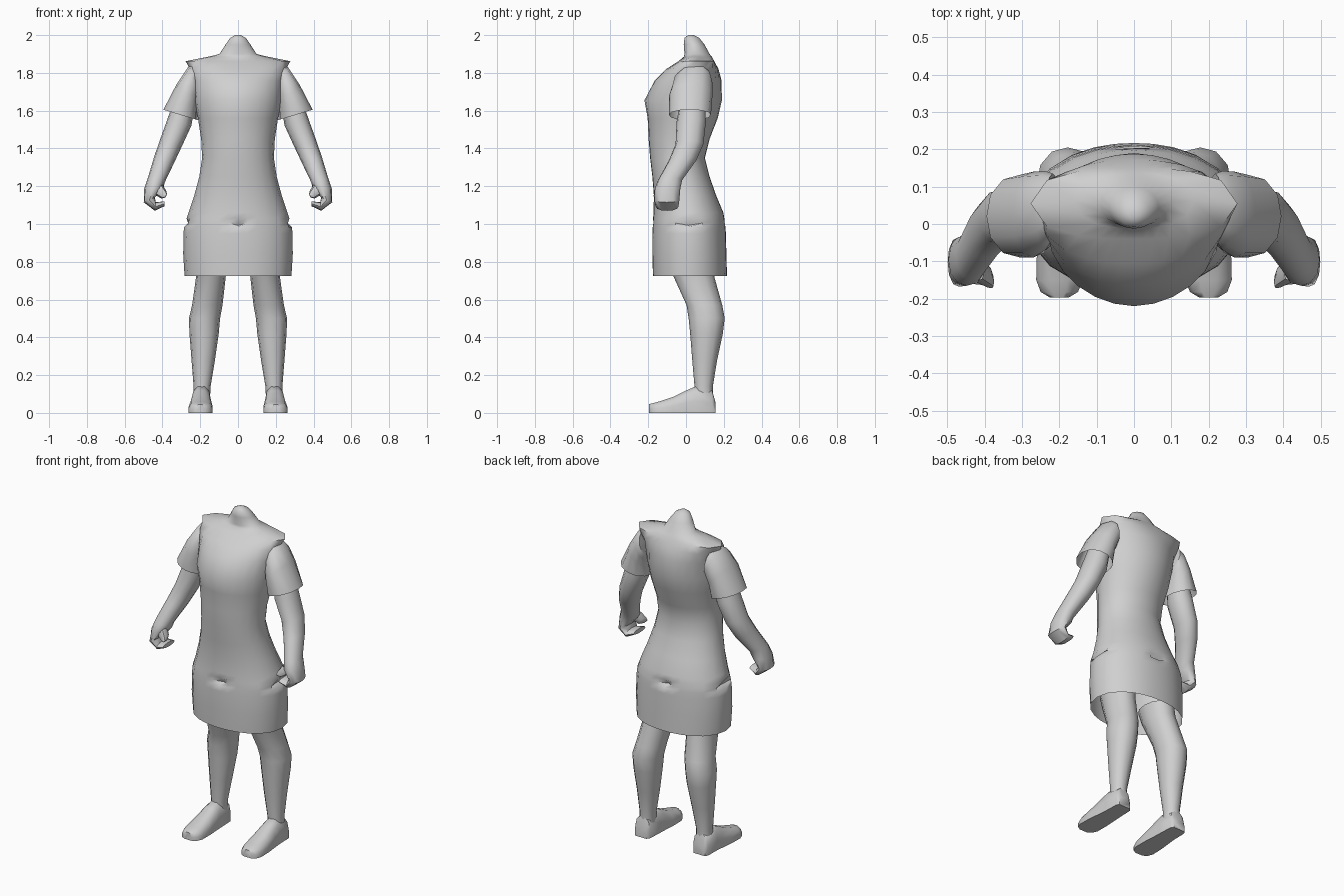
import bpy, bmesh, math

mat = bpy.data.materials.new("light grey")
mat.diffuse_color = (0.63, 0.63, 0.63, 1)


def unit_ring(n, p, w, d):
    """Superellipse outline sampled at even polar angles."""
    pts = []
    for i in range(n):
        a = 2 * math.pi * i / n
        c, s = math.cos(a), math.sin(a)
        r = (abs(c / w) ** p + abs(s / d) ** p) ** (-1 / p)
        pts.append((r * c, r * s))
    return pts


def loft(name, rings, start=False, end=False, mirror=True, sharp=45):
    """Skin a list of point rings, optionally capping either end."""
    bm = bmesh.new()
    rows = [[bm.verts.new(p) for p in ring] for ring in rings]
    n = len(rows[0])
    for a, b in zip(rows, rows[1:]):
        for i in range(n):
            j = (i + 1) % n
            bm.faces.new((a[i], a[j], b[j], b[i]))
    if start:
        bm.faces.new(rows[0])
    if end:
        bm.faces.new(rows[-1])
    bmesh.ops.recalc_face_normals(bm, faces=bm.faces)
    # open lofts: make sure the faces point outwards on average
    cx = sum((v.co for v in bm.verts), bm.verts[:][0].co * 0) / len(bm.verts)
    if sum((f.calc_center_median() - cx).dot(f.normal) * f.calc_area() for f in bm.faces) < 0:
        bmesh.ops.reverse_faces(bm, faces=bm.faces)
    me = bpy.data.meshes.new(name)
    bm.to_mesh(me)
    bm.free()
    me.shade_smooth()
    me.set_sharp_from_angle(angle=math.radians(sharp))
    me.materials.append(mat)
    ob = bpy.data.objects.new(name, me)
    bpy.context.collection.objects.link(ob)
    if mirror:
        ob.modifiers.new("mirror", "MIRROR")
    return ob


def flat_ring(z, w, yf, yb, p, n=24):
    """Level ring for the body: height, half width, front y, back y."""
    m, h = (yf + yb) / 2, (yb - yf) / 2
    return [(x, m + y, z) for x, y in unit_ring(n, p, w, h)]


def limb_ring(xi, zi, xo, zo, yf, yb, p=2.2, n=12):
    """Tilted limb ring running from an inner to an outer point."""
    m, h = (yf + yb) / 2, (yb - yf) / 2
    return [((xi + xo) / 2 + u * (xo - xi) / 2, m + v * h, (zi + zo) / 2 + u * (zo - zi) / 2)
            for u, v in unit_ring(n, p, 1, 1)]


# Tunic from hem to shoulders, closing over the neck
tunic = [flat_ring(*r) for r in [
    (.725, .283, -.175, .217, 2.15), (.84, .29, -.178, .214, 2.15), (.95, .289, -.178, .211, 2.1),
    (.985, .285, -.176, .209, 2.1), (1.005, .282, -.175, .207, 2.1), (1.03, .272, -.174, .203, 2.1),
    (1.06, .262, -.172, .198, 2.1),
    (1.15, .232, -.17, .16, 2.1), (1.25, .205, -.178, .125, 2.1),
    (1.35, .19, -.19, .10, 2.1), (1.45, .195, -.198, .125, 2.0),
    (1.56, .212, -.203, .168, 2.0), (1.655, .232, -.22, .19, 1.9),
    (1.76, .24, -.165, .188, 2.0), (1.82, .255, -.105, .172, 2.3),
    (1.862, .277, -.04, .15, 2.5), (1.885, .16, -.012, .137, 2.2),
    (1.90, .098, -.008, .125, 2), (1.95, .066, -.012, .098, 2),
    (1.985, .042, -.008, .07, 2), (2.0, .014, .012, .04, 2)]]
# Small dents at hip height on the front, back and both sides
for i in (0, 6, 12, 18):
    x, y, z = tunic[4][i]
    tunic[4][i] = (x * .86, y * .78, z - .012)
loft("tunic", tunic, end=True, mirror=False, sharp=60)

# Short sleeves
loft("sleeve", [limb_ring(*r) for r in [
    (.20, 1.68, .235, 1.845, -.04, .135), (.21, 1.65, .265, 1.83, -.07, .142),
    (.215, 1.62, .325, 1.74, -.09, .14), (.213, 1.55, .395, 1.605, -.09, .132)]], start=True)

# Bare arms ending in a curled hand
loft("arm_and_hand", [limb_ring(*r) for r in [
    (.23, 1.62, .33, 1.68, -.03, .10), (.247, 1.52, .372, 1.56, -.05, .105),
    (.30, 1.405, .415, 1.44, -.055, .092), (.34, 1.32, .444, 1.355, -.09, .055),
    (.388, 1.22, .477, 1.245, -.148, -.02), (.395, 1.19, .497, 1.185, -.165, -.03),
    (.44, 1.14, .499, 1.115, -.168, -.035), (.435, 1.115, .44, 1.07, -.16, -.04),
    (.39, 1.12, .388, 1.095, -.165, -.055)]], start=True, end=True)
loft("thumb", [limb_ring(*r, n=8) for r in [
    (.40, 1.21, .45, 1.16, -.155, -.09), (.38, 1.175, .405, 1.135, -.17, -.11),
    (.375, 1.155, .385, 1.14, -.172, -.135)]], end=True)

# Bare legs
loft("leg", [limb_ring(xi, z, xo, z, yf, yb) for xi, xo, z, yf, yb in [
    (.055, .222, .80, -.09, .14), (.065, .222, .72, -.065, .15),
    (.082, .243, .57, .003, .192), (.095, .26, .50, .014, .205),
    (.102, .257, .42, .022, .195), (.122, .246, .28, .033, .165),
    (.145, .235, .14, .045, .142), (.148, .236, .08, .045, .143)]])

# Feet: sections from heel to toe with a flat sole
SECTION = [(-1, 0), (1, 0), (1, .45), (.8, .82), (.35, 1), (-.35, 1), (-.8, .82), (-1, .45)]
foot = []
for y, xi, xo, top in [(.155, .16, .235, .06), (.138, .146, .245, .12), (.05, .142, .247, .14),
                       (0, .14, .252, .118), (-.07, .135, .26, .084),
                       (-.15, .136, .262, .058), (-.182, .15, .25, .05), (-.197, .175, .225, .045)]:
    foot.append([((xi + xo) / 2 + u * (xo - xi) / 2, y, v * top) for u, v in SECTION])
loft("foot", foot, start=True, end=True)
